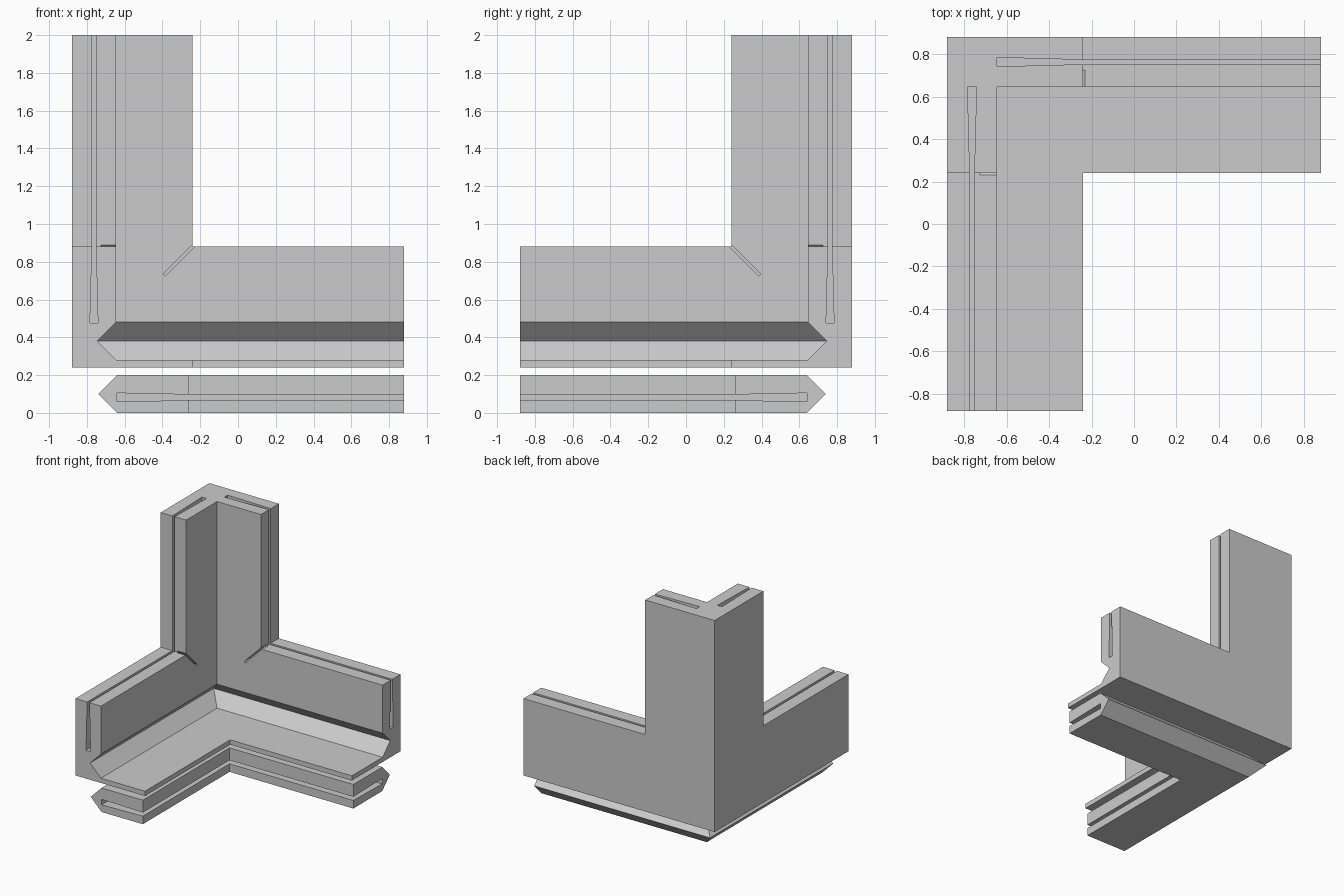
import bpy
import bmesh

cube = bpy.data.objects.get("Cube")
if cube:
    bpy.data.objects.remove(cube, do_unlink=True)

OUT, INNER, EDGE = -0.88, -0.645, -0.24   # outer face, inner face, free edge
END, TOP = 0.88, 2.0
WALL_MID = (OUT + INNER) / 2
BASE = 0.24

grey = bpy.data.materials.new("light grey")
grey.use_nodes = True
grey.diffuse_color = (0.6, 0.6, 0.6, 1)
grey.node_tree.nodes["Principled BSDF"].inputs["Base Color"].default_value = (0.6, 0.6, 0.6, 1)


# The three planes of the corner: each maps (p, q, w) to x, y, z
def floor_plane(p, q, w):
    return (p, -q, w)


def back_plane(p, q, w):
    return (p, -w, q + TOP - END)


def left_plane(p, q, w):
    return (w, -p, q + TOP - END)


def loft(name, rings):
    """Closed solid through a row of matching outlines."""
    bm = bmesh.new()
    loops = [[bm.verts.new(co) for co in ring] for ring in rings]
    for a, b in zip(loops, loops[1:]):
        for i in range(len(a)):
            j = (i + 1) % len(a)
            bm.faces.new((a[i], a[j], b[j], b[i]))
    bm.faces.new(loops[0])
    bm.faces.new(loops[-1])
    bmesh.ops.recalc_face_normals(bm, faces=bm.faces)
    mesh = bpy.data.meshes.new(name)
    bm.to_mesh(mesh)
    bm.free()
    mesh.materials.append(grey)
    obj = bpy.data.objects.new(name, mesh)
    bpy.context.collection.objects.link(obj)
    return obj


def mitred(name, profile, end, plane):
    """Sweep a (u, w) profile along an L with a mitred corner."""
    return loft(name, [
        [plane(end, u, w) for u, w in profile],
        [plane(u, u, w) for u, w in profile],
        [plane(u, end, w) for u, w in profile]])


def combine(target, tool, operation):
    mod = target.modifiers.new(operation.lower(), "BOOLEAN")
    mod.operation = operation
    mod.solver = "EXACT"
    mod.object = tool
    tool.hide_render = True
    bpy.context.view_layer.objects.active = target
    bpy.ops.object.modifier_apply(modifier=mod.name)
    bpy.data.objects.remove(tool, do_unlink=True)


# Two walls with a V groove above a thin floor flange
body = mitred("corner_frame", [
    (OUT, BASE), (EDGE, BASE), (EDGE, 0.28), (INNER, 0.28),
    (-0.745, 0.38), (INNER, 0.48), (INNER, 0.88), (OUT, 0.88)], END, floor_plane)

# Upright corner post
post = mitred("corner_post", [
    (OUT, 0.55), (INNER, 0.55), (INNER, TOP), (OUT, TOP)], EDGE, floor_plane)
combine(body, post, "UNION")

# Panel slots and diagonal relief slits, the same in both walls
for plane, side in ((back_plane, "back"), (left_plane, "left")):
    slot = mitred(side + "_slot_cutter", [
        (INNER, WALL_MID - 0.021), (INNER, WALL_MID + 0.021),
        (EDGE, WALL_MID + 0.0105), (-0.2, WALL_MID + 0.0105),
        (-0.2, WALL_MID - 0.0105), (EDGE, WALL_MID - 0.0105)], 0.95, plane)
    combine(body, slot, "DIFFERENCE")

    h = 0.005
    slit = loft(side + "_slit_cutter", [
        [plane(p + s * h, p - s * h, w) for s, w in
         ((-1, -0.725), (1, -0.725), (1, -0.6), (-1, -0.6))]
        for p in (-0.21, -0.39)])
    combine(body, slit, "DIFFERENCE")

# Loose floor strip: pointed outer edge, slot open on the inner edge
mitred("floor_strip", [
    (-0.26, 0), (-0.26, 0.067), (-0.64, 0.06), (-0.64, 0.105), (-0.26, 0.097),
    (-0.26, 0.2), (-0.64, 0.2), (-0.74, 0.1), (-0.64, 0)], END, floor_plane)
